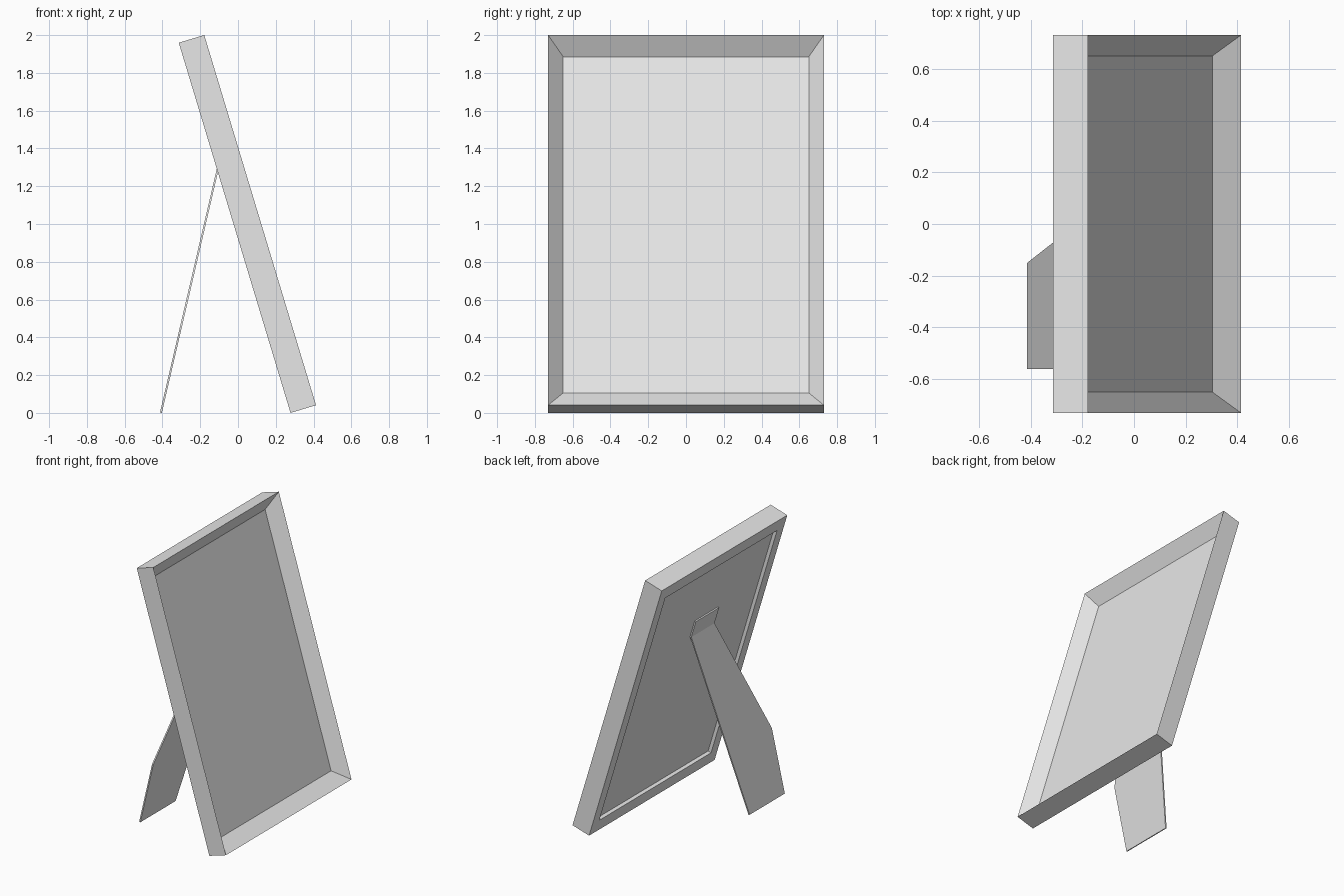
import bpy, bmesh, math
from mathutils import Matrix, Vector

if "Cube" in bpy.data.objects:
    bpy.data.objects.remove(bpy.data.objects["Cube"], do_unlink=True)

# Main sizes
W, H, T = 1.46, 2.047, 0.141        # width, slanted height, thickness
IN_W, IN_H = 0.08, 0.094            # moulding width at the sides and at top/bottom
PANEL_FRONT, PANEL_BACK = -0.0865, -0.116
LEAN = math.radians(16.8)

# Leaning plane: local x runs along world y, local y up the slope, local z out of the face
up = Vector((-math.sin(LEAN), 0, math.cos(LEAN)))
out = Vector((math.cos(LEAN), 0, math.sin(LEAN)))
side = Vector((0, 1, 0))
lean_matrix = Matrix((side, up, out)).transposed().to_4x4()
lean_matrix.translation = (0.413, 0, T * math.sin(LEAN))

grey = bpy.data.materials.new("grey")
grey.use_nodes = True
grey.diffuse_color = (0.8, 0.8, 0.8, 1)
grey.node_tree.nodes["Principled BSDF"].inputs["Base Color"].default_value = (0.8, 0.8, 0.8, 1)


def make_object(name, bm, matrix=None):
    mesh = bpy.data.meshes.new(name)
    bm.to_mesh(mesh)
    bm.free()
    mesh.materials.append(grey)
    obj = bpy.data.objects.new(name, mesh)
    bpy.context.collection.objects.link(obj)
    if matrix:
        obj.matrix_world = matrix
    return obj


def rect_loop(bm, inset, depth):
    """Rectangle of four vertices, inset by a share of the moulding width."""
    x, y0, y1 = W / 2 - IN_W * inset, IN_H * inset, H - IN_H * inset
    return [bm.verts.new((px, py, depth)) for px, py in ((-x, y0), (x, y0), (x, y1), (-x, y1))]


def join_loops(bm, a, b):
    for i in range(4):
        j = (i + 1) % 4
        bm.faces.new((a[i], a[j], b[j], b[i]))


# Frame moulding: sloped front, straight inner wall, flat back
bm = bmesh.new()
loops = [rect_loop(bm, i, d) for i, d in ((0, 0), (1, PANEL_FRONT), (1, -T), (0, -T))]
for k in range(4):
    join_loops(bm, loops[k], loops[(k + 1) % 4])
bmesh.ops.recalc_face_normals(bm, faces=bm.faces)
make_object("frame", bm, lean_matrix)

# Picture panel, recessed from the back
bm = bmesh.new()
front, back = rect_loop(bm, 1, PANEL_FRONT), rect_loop(bm, 1, PANEL_BACK)
bm.faces.new(front)
bm.faces.new(back)
join_loops(bm, front, back)
bmesh.ops.recalc_face_normals(bm, faces=bm.faces)
make_object("picture_panel", bm, lean_matrix)

# Easel leg: a thin bent sheet, with its upper tab flat on the panel
foot, hinge = Vector((-0.413, 0, 0.002)), Vector((-0.106, 0, 1.319))
knee = foot.lerp(hinge, 0.345)
tab_top = hinge + up * 0.13
bm = bmesh.new()
outline = ((foot, -0.15), (foot, -0.56), (knee, -0.56), (hinge, -0.18),
           (hinge, 0.09), (tab_top, -0.18), (tab_top, 0.09))
v = [bm.verts.new(p + side * y) for p, y in outline]
bm.faces.new(v[:5])
bm.faces.new((v[4], v[3], v[5], v[6]))
leg = make_object("easel_leg", bm)
thick = leg.modifiers.new("thickness", 'SOLIDIFY')
thick.thickness = 0.01
thick.offset = -1
